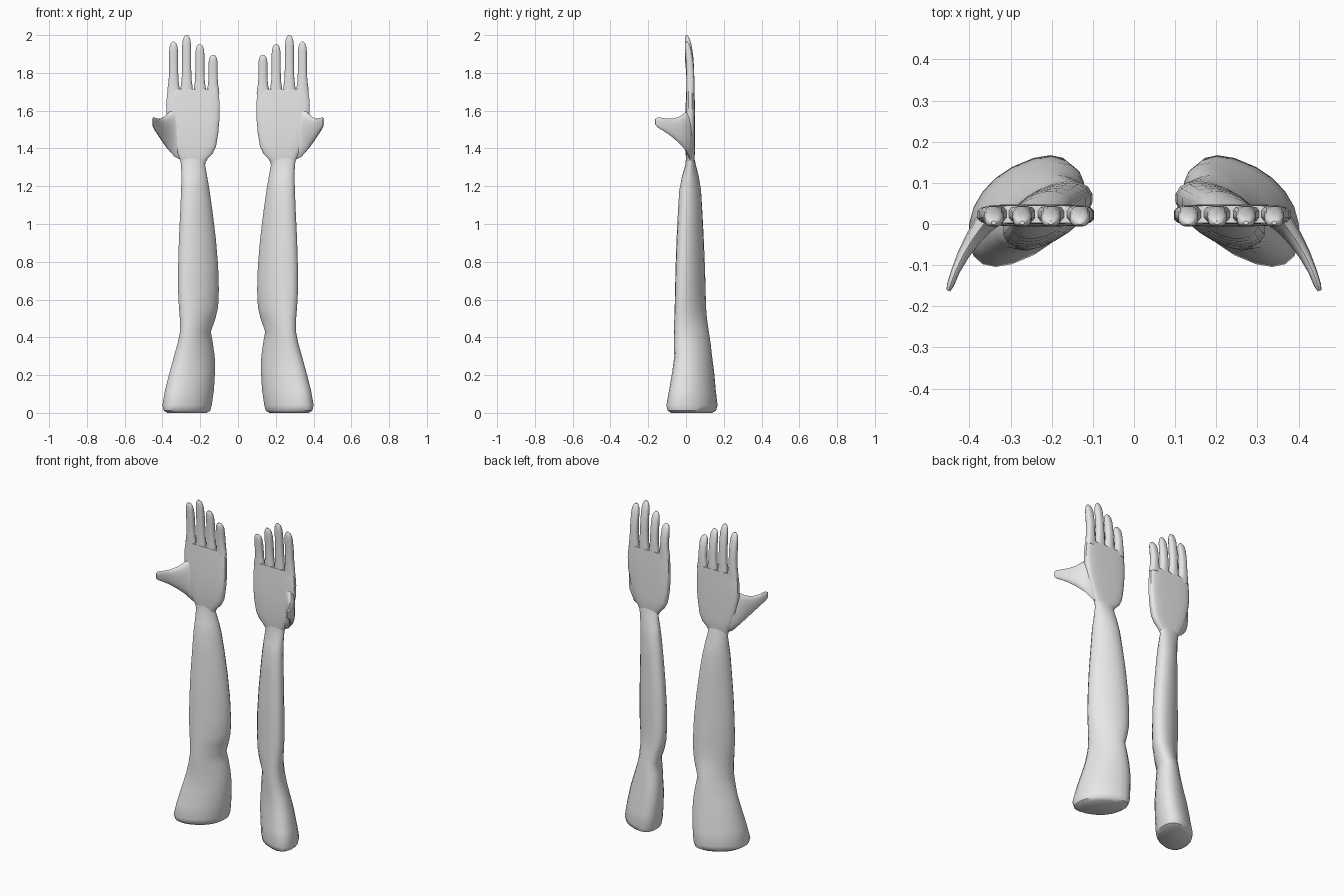
import bpy, bmesh, math
from mathutils import Vector

skin = bpy.data.materials.new("plain grey")
skin.diffuse_color = (0.8, 0.8, 0.8, 1)


def loft(name, rings):
    """Skin a closed tube over rings of points, then mirror it to the other side."""
    bm = bmesh.new()
    loops = [[bm.verts.new(p) for p in ring] for ring in rings]
    n = len(loops[0])
    for a, b in zip(loops, loops[1:]):
        for i in range(n):
            j = (i + 1) % n
            bm.faces.new((a[i], a[j], b[j], b[i]))
    bm.faces.new(loops[0][::-1])
    bm.faces.new(loops[-1])
    bmesh.ops.recalc_face_normals(bm, faces=bm.faces)
    mesh = bpy.data.meshes.new(name)
    bm.to_mesh(mesh)
    bm.free()
    mesh.materials.append(skin)
    obj = bpy.data.objects.new(name, mesh)
    bpy.context.collection.objects.link(obj)
    mod = obj.modifiers.new("other_side", 'MIRROR')
    mod.use_mirror_merge = False
    bpy.ops.object.select_all(action='DESELECT')
    obj.select_set(True)
    bpy.context.view_layer.objects.active = obj
    bpy.ops.object.shade_smooth_by_angle(angle=math.radians(42))
    return obj


def unit_ring(n, power):
    """Superellipse: power 2 is round, higher is boxier."""
    pts = []
    for i in range(n):
        t = 2 * math.pi * (i + 0.5) / n
        c, s = math.cos(t), math.sin(t)
        pts.append((math.copysign(abs(c) ** (2 / power), c),
                    math.copysign(abs(s) ** (2 / power), s)))
    return pts


def flat_ring(z, x0, x1, y0, y1, lean=0.0, power=2.0, n=20):
    """Horizontal section filling a box; lean skews it diagonally."""
    k = math.sqrt(1 - lean * lean)
    return [((x0 + x1) / 2 + (x1 - x0) / 2 * u,
             (y0 + y1) / 2 + (y1 - y0) / 2 * (k * v + lean * u), z)
            for u, v in unit_ring(n, power)]


# Forearm from the cut elbow end up to the wrist
loft("forearm", [flat_ring(*s) for s in (
    (0.00, 0.165, 0.375, -0.075, 0.135, -0.42, 2.3),
    (0.012, 0.145, 0.395, -0.093, 0.155, -0.42, 2.3),
    (0.04, 0.138, 0.402, -0.100, 0.163, -0.42, 2.3),
    (0.12, 0.126, 0.388, -0.087, 0.155, -0.42, 2.2),
    (0.22, 0.120, 0.362, -0.070, 0.146, -0.42, 2.2),
    (0.30, 0.122, 0.340, -0.062, 0.138, -0.44),
    (0.37, 0.132, 0.320, -0.064, 0.130, -0.45),
    (0.43, 0.143, 0.308, -0.064, 0.121, -0.46),
    (0.50, 0.118, 0.309, -0.062, 0.111, -0.48),
    (0.56, 0.104, 0.314, -0.060, 0.106, -0.50),
    (0.65, 0.100, 0.319, -0.058, 0.104, -0.50),
    (0.78, 0.104, 0.318, -0.055, 0.100, -0.48),
    (0.92, 0.116, 0.314, -0.050, 0.094, -0.45),
    (1.06, 0.133, 0.307, -0.043, 0.087, -0.40),
    (1.18, 0.150, 0.302, -0.036, 0.080, -0.33),
    (1.25, 0.162, 0.300, -0.022, 0.068, -0.25),
    (1.31, 0.173, 0.302, -0.004, 0.053, -0.12),
    (1.35, 0.170, 0.308, 0.000, 0.044, 0.0, 2.6))])

# Flat palm, widening from the wrist to the knuckles
loft("palm", [flat_ring(*s) for s in (
    (1.32, 0.175, 0.300, 0.003, 0.042, 0, 2.6),
    (1.345, 0.160, 0.310, 0.000, 0.044, 0, 3),
    (1.37, 0.135, 0.322, -0.002, 0.047, 0, 3.5),
    (1.41, 0.116, 0.340, -0.004, 0.048, 0, 4),
    (1.48, 0.104, 0.362, -0.006, 0.048, 0, 4),
    (1.56, 0.097, 0.378, -0.005, 0.048, 0, 4),
    (1.63, 0.096, 0.381, -0.002, 0.047, 0, 4),
    (1.68, 0.100, 0.377, 0.000, 0.046, 0, 4),
    (1.715, 0.104, 0.372, 0.002, 0.045, 0, 4))])

# Four fingers curling slightly forward, with rounded tips
BASE = 1.69
for name, x, top in (("little_finger", 0.132, 1.895), ("ring_finger", 0.202, 1.952),
                     ("middle_finger", 0.272, 2.0), ("index_finger", 0.341, 1.965)):
    rings = []
    for f, w, d in ((0, 0.034, 0.021), (0.12, 0.032, 0.021), (0.24, 0.027, 0.021),
                    (0.45, 0.0245, 0.021), (0.65, 0.0245, 0.020), (0.82, 0.024, 0.018),
                    (0.91, 0.021, 0.0145), (0.97, 0.0145, 0.0095), (1, 0.006, 0.004)):
        z = BASE + f * (top - BASE)
        y = 0.024 - 0.021 * f ** 3
        rings.append(flat_ring(z, x - w, x + w, y - d, y + d, 0, 2.7, 12))
    loft(name, rings)

# Thumb: a tall web at the palm tapering forward and outward (x, y, low z, high z, half width)
steps = ((0.295, 0.024, 1.335, 1.640, 0.018), (0.335, 0.018, 1.355, 1.625, 0.024),
         (0.365, 0.000, 1.390, 1.592, 0.026), (0.392, -0.037, 1.428, 1.567, 0.020),
         (0.415, -0.075, 1.462, 1.558, 0.015), (0.434, -0.115, 1.490, 1.560, 0.011),
         (0.446, -0.148, 1.510, 1.566, 0.009), (0.451, -0.162, 1.525, 1.558, 0.005))
rings = []
for i, (x, y, z0, z1, w) in enumerate(steps):
    a, b = steps[max(i - 1, 0)], steps[min(i + 1, len(steps) - 1)]
    d = Vector((b[0] - a[0], b[1] - a[1])).normalized()
    rings.append([(x - d.y * w * u, y + d.x * w * u, (z0 + z1) / 2 + (z1 - z0) / 2 * v)
                  for u, v in unit_ring(14, 2.3)])
loft("thumb", rings)
